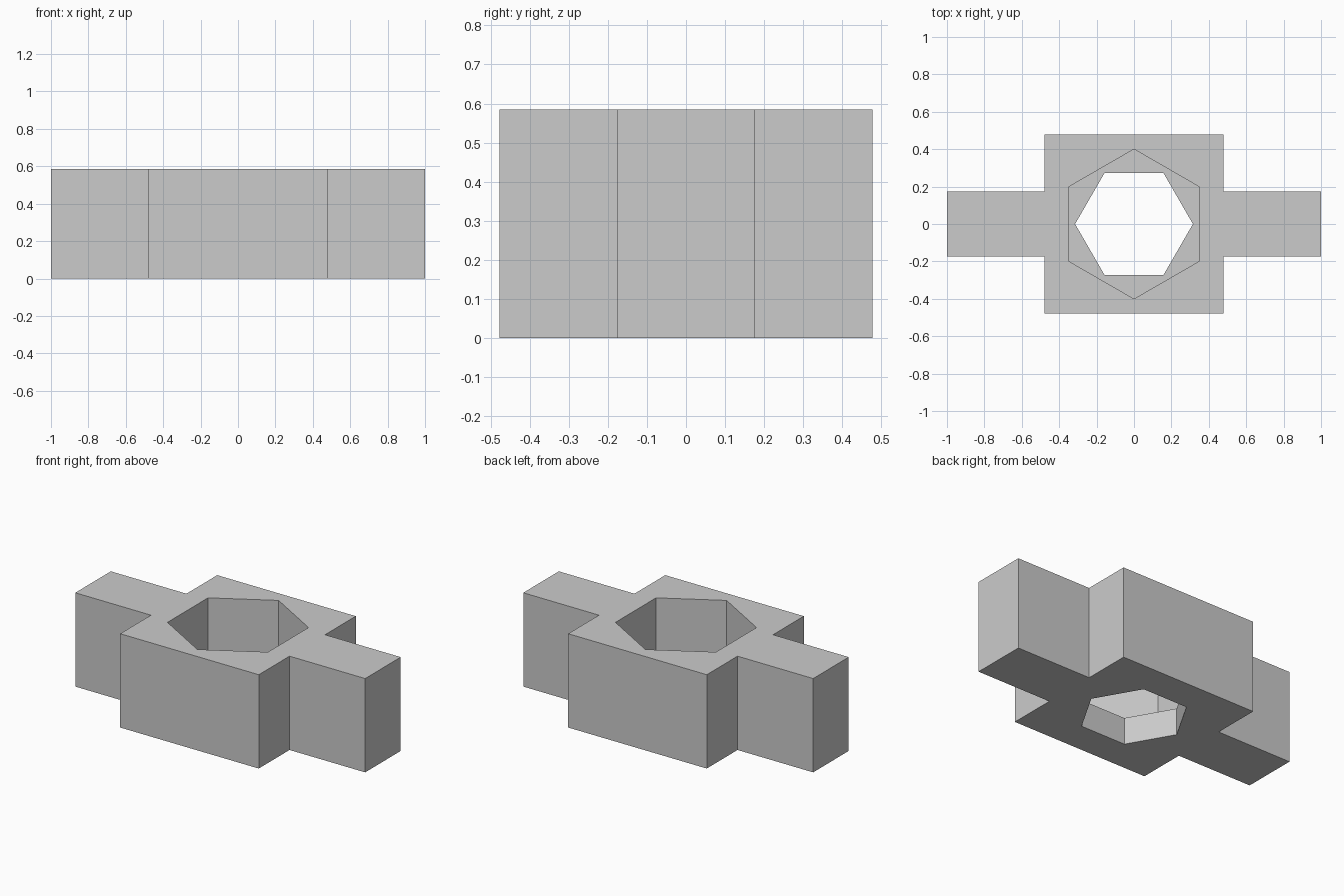
import bpy, bmesh
from math import cos, sin, pi

cube = bpy.data.objects.get("Cube")
if cube:
    bpy.data.objects.remove(cube, do_unlink=True)

HEIGHT, LEDGE = 0.585, 0.17
BODY, ARM = 0.478, 0.175

grey = bpy.data.materials.new("light_grey")
grey.use_nodes = True
grey.diffuse_color = (0.6, 0.6, 0.6, 1)
grey.node_tree.nodes["Principled BSDF"].inputs["Base Color"].default_value = (0.6, 0.6, 0.6, 1)


def prism(name, outline, z0, z1):
    """Extrude a counter-clockwise outline from z0 up to z1."""
    bm = bmesh.new()
    face = bm.faces.new([bm.verts.new((x, y, z0)) for x, y in outline])
    top = bmesh.ops.extrude_face_region(bm, geom=[face], use_keep_orig=True)["geom"]
    bmesh.ops.translate(bm, vec=(0, 0, z1 - z0),
                        verts=[v for v in top if isinstance(v, bmesh.types.BMVert)])
    bmesh.ops.recalc_face_normals(bm, faces=bm.faces)
    mesh = bpy.data.meshes.new(name)
    bm.to_mesh(mesh)
    bm.free()
    mesh.materials.append(grey)
    obj = bpy.data.objects.new(name, mesh)
    bpy.context.collection.objects.link(obj)
    return obj


def hexagon(radius, turn):
    return [(radius * cos(turn + i * pi / 3), radius * sin(turn + i * pi / 3)) for i in range(6)]


# Square block with an arm on each side
quarter = [(1, ARM), (BODY, ARM), (BODY, BODY)]
outline = (quarter
           + [(-x, y) for x, y in reversed(quarter)]
           + [(-x, -y) for x, y in quarter]
           + [(x, -y) for x, y in reversed(quarter)])
bracket = prism("bracket_body", outline, 0, HEIGHT)

# Wide hexagonal recess from above, narrower turned bore through the floor
cutters = [prism("recess_cutter", hexagon(0.4, pi / 6), LEDGE, HEIGHT + 0.1),
           prism("bore_cutter", hexagon(0.315, 0), -0.1, LEDGE + 0.1)]
bpy.context.view_layer.objects.active = bracket
for cutter in cutters:
    cutter.hide_render = True
    mod = bracket.modifiers.new(cutter.name, "BOOLEAN")
    mod.operation = "DIFFERENCE"
    mod.solver = "EXACT"
    mod.object = cutter
    bpy.ops.object.modifier_apply(modifier=mod.name)
    bpy.data.objects.remove(cutter, do_unlink=True)
